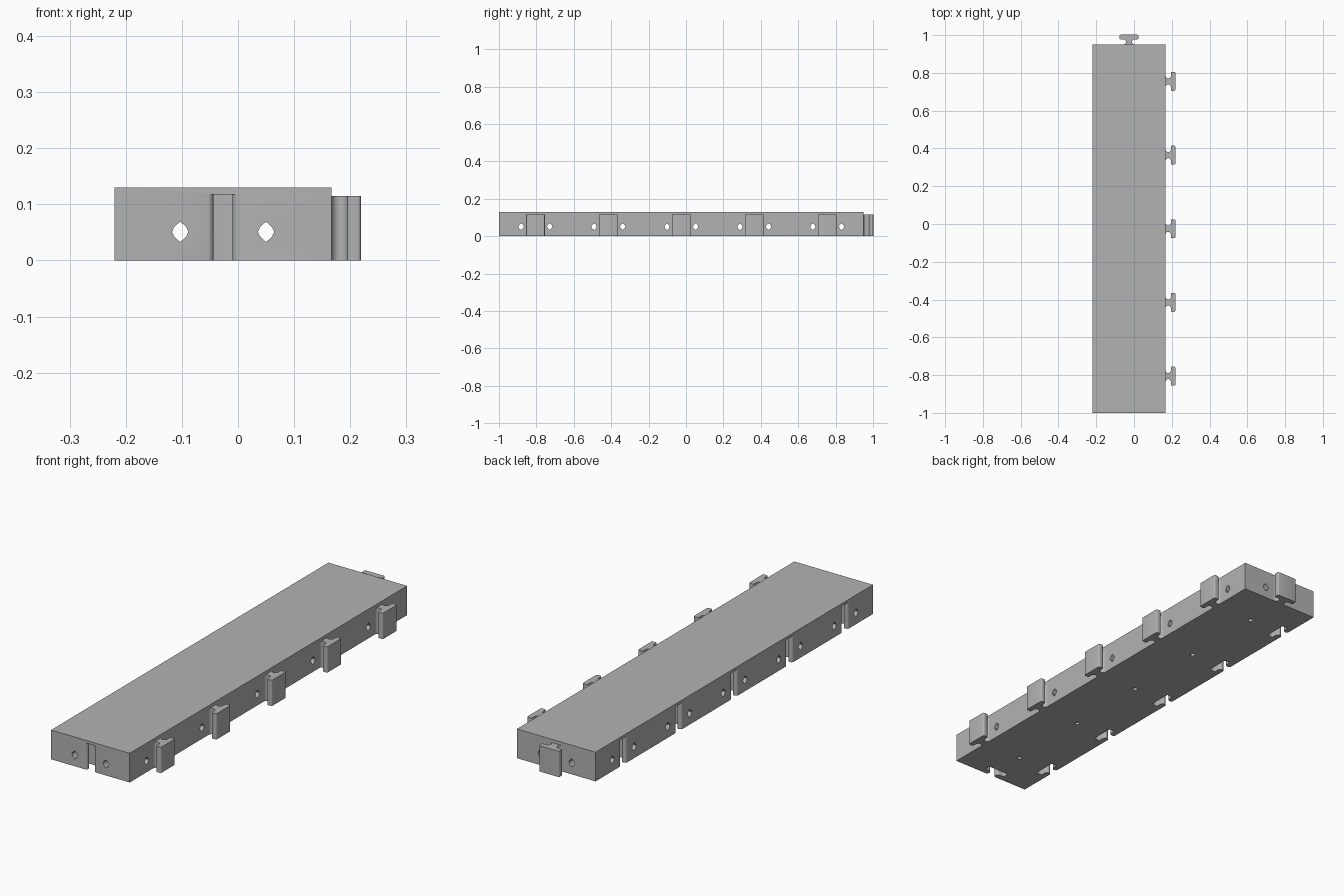
import bpy, bmesh, math

if "Cube" in bpy.data.objects:
    bpy.data.objects.remove(bpy.data.objects["Cube"], do_unlink=True)

grey = bpy.data.materials.new("light_grey")
grey.use_nodes = True
colour = (0.45, 0.45, 0.45, 1)
grey.diffuse_color = colour
grey.node_tree.nodes["Principled BSDF"].inputs["Base Color"].default_value = colour

# Block extents and the repeating cell along its length
X0, X1, Y0, Y1, TOP = -0.22, 0.167, -1.0, 0.95, 0.13
MID = (X0 + X1) / 2
CELL = (Y1 - Y0) / 5
CENTRES = [Y0 + CELL * (i + 0.5) for i in range(5)]
HOLE_OFFSET, HOLE_Z = 0.0765, 0.051


def arc(cx, cy, r, a0, a1, n):
    angles = [math.radians(a0 + (a1 - a0) * i / n) for i in range(n + 1)]
    return [(cx + r * math.cos(a), cy + r * math.sin(a)) for a in angles]


def connector(gap=0.0, root=0.0):
    """Dovetail outline: waisted neck, rounded wide head, pointing along +x."""
    depth, width = 0.052 + gap, 0.05 + gap
    half = arc(0.014 - gap, 0.03, 0.014 - gap / 2, 180, 360, 12)
    half += arc(0.033 - gap, width - 0.005, 0.005, 180, 90, 4)
    half += arc(depth - 0.006, width - 0.006, 0.006, 90, 0, 4)
    half = [(-root, half[0][1])] + half
    return half + [(x, -y) for x, y in reversed(half)]


def prism(bm, outline, place, low, high):
    """Extrude an outline from low to high; place maps (u, v, w) to a point."""
    ends = [[bm.verts.new(place(u, v, w)) for u, v in outline] for w in (low, high)]
    bm.faces.new(ends[0])
    bm.faces.new(ends[1])
    for i in range(len(outline)):
        j = (i + 1) % len(outline)
        bm.faces.new((ends[0][i], ends[0][j], ends[1][j], ends[1][i]))


def finish(name, bm):
    bmesh.ops.recalc_face_normals(bm, faces=bm.faces)
    mesh = bpy.data.meshes.new(name)
    bm.to_mesh(mesh)
    bm.free()
    mesh.materials.append(grey)
    ob = bpy.data.objects.new(name, mesh)
    bpy.context.collection.objects.link(ob)
    return ob


def side_connectors(bm, x, outline, low, high):
    for c in CENTRES:
        prism(bm, outline, lambda u, v, w: (x + u, c + v, w), low, high)


def end_connector(bm, y, outline, low, high):
    prism(bm, outline, lambda u, v, w: (MID - v, y + u, w), low, high)


def shade(ob):
    bpy.ops.object.select_all(action='DESELECT')
    ob.select_set(True)
    bpy.context.view_layer.objects.active = ob
    bpy.ops.object.shade_smooth_by_angle(angle=math.radians(35))


# Main block
bm = bmesh.new()
prism(bm, [(X0, Y0), (X1, Y0), (X1, Y1), (X0, Y1)], lambda u, v, w: (u, v, w), 0, TOP)
block = finish("block", bm)

# Slots along the right side and the front
slots = bmesh.new()
outline = connector(0.002, 0.03)
side_connectors(slots, X0, outline, -0.05, 0.118)
end_connector(slots, Y0, outline, -0.05, 0.118)

# Pointed through-holes, crosswise and lengthwise
corner = [(0.0, 0.018), (0.005, 0.014), (0.011, 0.008), (0.0145, 0.0)]
right = corner + [(x, -z) for x, z in reversed(corner[:-1])]
pointed = right + [(-x, z) for x, z in reversed(right[1:-1])]
cross_holes, long_holes, pin_holes = bmesh.new(), bmesh.new(), bmesh.new()
for side in (-1, 1):
    off = side * HOLE_OFFSET
    for c in CENTRES:
        prism(cross_holes, pointed, lambda u, v, w: (w, c + off + u, HOLE_Z + v), -0.4, 0.4)
    prism(long_holes, pointed, lambda u, v, w: (MID + off + u, w, HOLE_Z + v), -1.2, 1.2)

# Small pin holes underneath
for c in CENTRES:
    prism(pin_holes, arc(0, 0, 0.01, 0, 345, 23),
          lambda u, v, w: (MID + u, c + v, w), -0.05, 0.06)

# Cut everything from the block, then drop the cutters
cutters = [finish("cutter", b) for b in (slots, cross_holes, long_holes, pin_holes)]
for cutter in cutters:
    cutter.hide_render = True
    mod = block.modifiers.new("cut", 'BOOLEAN')
    mod.operation, mod.solver, mod.object = 'DIFFERENCE', 'EXACT', cutter
bpy.context.view_layer.update()
cut = bpy.data.meshes.new_from_object(
    block.evaluated_get(bpy.context.evaluated_depsgraph_get()))
block.modifiers.clear()
block.data = cut
for cutter in cutters:
    bpy.data.objects.remove(cutter, do_unlink=True)
shade(block)

# Connector tabs on the left side and the back
bm = bmesh.new()
side_connectors(bm, X1, connector(), 0, 0.115)
shade(finish("side_tabs", bm))
bm = bmesh.new()
end_connector(bm, Y1, connector(), 0, 0.115)
shade(finish("back_tab", bm))
